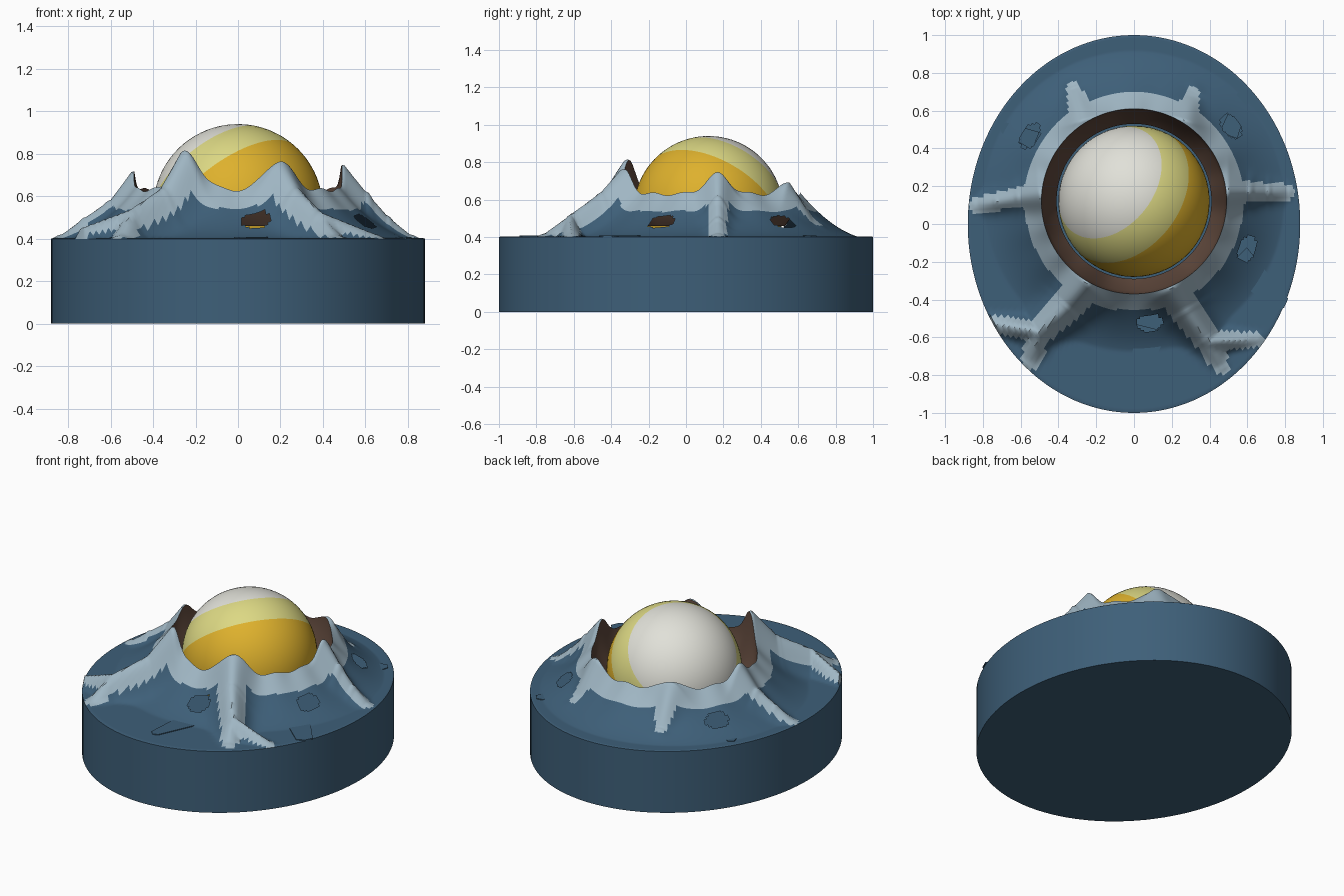
import bpy, bmesh, math
from mathutils import Vector

old = bpy.data.objects.get("Cube")
if old:
    bpy.data.objects.remove(old, do_unlink=True)


def material(name, rgb):
    m = bpy.data.materials.new(name)
    m.use_nodes = True
    m.diffuse_color = (*rgb, 1)
    node = m.node_tree.nodes["Principled BSDF"]
    node.inputs["Base Color"].default_value = (*rgb, 1)
    node.inputs["Roughness"].default_value = 0.7
    return m


BLUE = material("deep blue", (0.048, 0.115, 0.19))
PALE = material("pale blue grey", (0.35, 0.47, 0.55))
BROWN = material("dark brown", (0.11, 0.062, 0.043))
WHITE = material("off white", (0.75, 0.75, 0.69))
LEMON = material("pale yellow", (0.72, 0.69, 0.23))
GOLD = material("golden yellow", (0.73, 0.44, 0.026))


def finish(name, bm, mats, smooth=True):
    mesh = bpy.data.meshes.new(name)
    bmesh.ops.recalc_face_normals(bm, faces=bm.faces)
    bm.to_mesh(mesh)
    bm.free()
    ob = bpy.data.objects.new(name, mesh)
    bpy.context.collection.objects.link(ob)
    for m in mats:
        mesh.materials.append(m)
    if smooth:
        bpy.ops.object.select_all(action="DESELECT")
        ob.select_set(True)
        bpy.context.view_layer.objects.active = ob
        bpy.ops.object.shade_smooth_by_angle(angle=math.radians(40))
    return ob


# Overall sizes
RX, RY, TOP = 0.88, 1.0, 0.4
CY = 0.12
RIM, RIM_Z = 0.49, 0.63
SEG, RINGS = 240, 52

# Ridge paths: x, y, crest height, half width
RIGHT = [(0.5, 0.17, 0.74, 0.09), (0.6, 0.17, 0.62, 0.06),
         (0.7, 0.17, 0.51, 0.05), (0.81, 0.17, 0.42, 0.045)]
LEFT = [(-0.5, 0.15, 0.71, 0.09), (-0.6, 0.14, 0.58, 0.06),
        (-0.72, 0.12, 0.5, 0.05), (-0.83, 0.1, 0.42, 0.045)]
FRONT_R = [(0.2, -0.34, 0.77, 0.1), (0.27, -0.45, 0.64, 0.09),
           (0.38, -0.6, 0.53, 0.075), (0.46, -0.75, 0.42, 0.05)]
FORK_R = [(0.4, -0.62, 0.52, 0.06), (0.65, -0.61, 0.42, 0.04)]
FRONT_L = [(-0.25, -0.32, 0.81, 0.1), (-0.35, -0.43, 0.64, 0.09),
           (-0.5, -0.57, 0.54, 0.075), (-0.55, -0.73, 0.42, 0.05)]
FORK_L = [(-0.5, -0.57, 0.54, 0.06), (-0.74, -0.53, 0.45, 0.05)]
BACK_R = [(0.27, 0.55, 0.7, 0.08), (0.31, 0.69, 0.47, 0.04)]
BACK_L = [(-0.27, 0.55, 0.69, 0.08), (-0.32, 0.72, 0.47, 0.04)]
RIDGES = [RIGHT, LEFT, FRONT_R, FORK_R, FRONT_L, FORK_L, BACK_R, BACK_L]


def nearest(p, a, b):
    """Distance from p to a ridge segment, with crest height and width there."""
    a2, b2 = Vector(a[:2]), Vector(b[:2])
    d = b2 - a2
    t = max(0, min(1, (p - a2).dot(d) / d.length_squared))
    return (p - a2 - d * t).length, a[2] + (b[2] - a[2]) * t, a[3] + (b[3] - a[3]) * t


def slope(x, y):
    """Height of the mound and whether the spot lies on a pale ridge."""
    p = Vector((x, y))
    r = (p - Vector((0, CY))).length
    t = max(0, min(1, (r - RIM) / 0.38))
    low = 0.39 + (RIM_Z - 0.39) * (1 - t) ** 1.8
    z, pale = low, r < 0.58
    for path in RIDGES:
        for a, b in zip(path, path[1:]):
            d, crest, w = nearest(p, a, b)
            z = max(z, low + (crest - low) * math.exp(-(d / w) ** 2))
            pale = pale or d < w * 0.95
    ang = math.atan2(y - CY, x)
    z += 0.008 * math.sin(ang * 17) * (1 - t) ** 3
    return max(z, TOP + 0.003), pale


def edge_distance(ang):
    """Distance from the crater axis to the oval outline."""
    c, s = math.cos(ang) / RX, math.sin(ang) / RY
    k = CY / RY
    q = c * c + s * s
    return (-s * k + math.sqrt((s * k) ** 2 + q * (1 - k * k))) / q


# Oval base block
bm = bmesh.new()
bmesh.ops.create_cone(bm, cap_ends=True, segments=120, radius1=1, radius2=1, depth=TOP)
for v in bm.verts:
    v.co = (v.co.x * RX, v.co.y * RY, v.co.z + TOP / 2)
finish("oval_base", bm, [BLUE])

# Mound with ridges, with small openings in the slope
OPENINGS = [math.atan2(-0.62, 0.08), -0.4, 0.66, 2.58]
bm = bmesh.new()
rows = []
for j in range(RINGS + 1):
    row = []
    for i in range(SEG):
        ang = math.tau * i / SEG
        r = RIM + (edge_distance(ang) - RIM) * j / RINGS
        x, y = r * math.cos(ang), CY + r * math.sin(ang)
        z = slope(x, y)[0] if j < RINGS else TOP
        row.append(bm.verts.new((x, y, z)))
    rows.append(row)
for lower, upper in zip(rows, rows[1:]):
    for i in range(SEG):
        k = (i + 1) % SEG
        f = bm.faces.new((lower[i], upper[i], upper[k], lower[k]))
        c = f.calc_center_median()
        f.material_index = int(slope(c.x, c.y)[1])
gone = []
for f in bm.faces:
    c = f.calc_center_median()
    r, ang = math.hypot(c.x, c.y - CY), math.atan2(c.y - CY, c.x)
    if any(((r - 0.65) / 0.045) ** 2 + ((ang - o) / 0.11) ** 2 < 1 for o in OPENINGS):
        gone.append(f)
bmesh.ops.delete(bm, geom=gone, context="FACES")
finish("ridged_mound", bm, [BLUE, PALE])

# Crater wall, funnelling down to the dome
bm = bmesh.new()
rings = []
for r, drop in ((RIM, 0), (0.475, 0.5), (0.41, 1)):
    ring = []
    for i in range(SEG):
        ang = math.tau * i / SEG
        c, s = math.cos(ang), math.sin(ang)
        z = slope(RIM * c, CY + RIM * s)[0]
        ring.append(bm.verts.new((r * c, CY + r * s, z + (0.46 - z) * drop)))
    rings.append(ring)
for a, b in zip(rings, rings[1:]):
    for i in range(SEG):
        k = (i + 1) % SEG
        bm.faces.new((a[i], a[k], b[k], b[i]))
finish("crater_wall", bm, [BROWN])

# Banded dome, its bands stacked along a tilted axis
bm = bmesh.new()
bmesh.ops.create_uvsphere(bm, u_segments=72, v_segments=36, radius=0.4)
for f in bm.faces:
    h = f.calc_center_median().z / 0.4
    f.material_index = 0 if h > 0.56 else 1 if h > 0.17 else 2
dome = finish("banded_dome", bm, [WHITE, LEMON, GOLD])
dome.rotation_euler = Vector((-0.55, 0.43, 0.71)).to_track_quat("Z", "Y").to_euler()
dome.location = (0, CY, 0.54)

# Thin flakes lying at the foot of the mound: start, end, half widths
FLAKES = [((0.09, -0.55), (0.01, -0.87), 0.09, 0.03),
          ((0.54, -0.18), (0.78, -0.43), 0.08, 0.05),
          ((0.5, 0.47), (0.58, 0.68), 0.05, 0.035),
          ((-0.52, 0.44), (-0.69, 0.51), 0.05, 0.03)]
for n, (a, b, wa, wb) in enumerate(FLAKES):
    a, b = Vector(a), Vector(b)
    d = (b - a).normalized()
    side = Vector((-d.y, d.x))
    bm = bmesh.new()
    outline = [a + side * wa, a - side * wa, b - side * wb, b + d * 0.02, b + side * wb]
    face = bm.faces.new([bm.verts.new((p.x, p.y, TOP)) for p in outline])
    ext = bmesh.ops.extrude_face_region(bm, geom=[face])
    for v in ext["geom"]:
        if isinstance(v, bmesh.types.BMVert):
            v.co.z += 0.008
    finish(f"flake_{n + 1}", bm, [BLUE], smooth=False)
